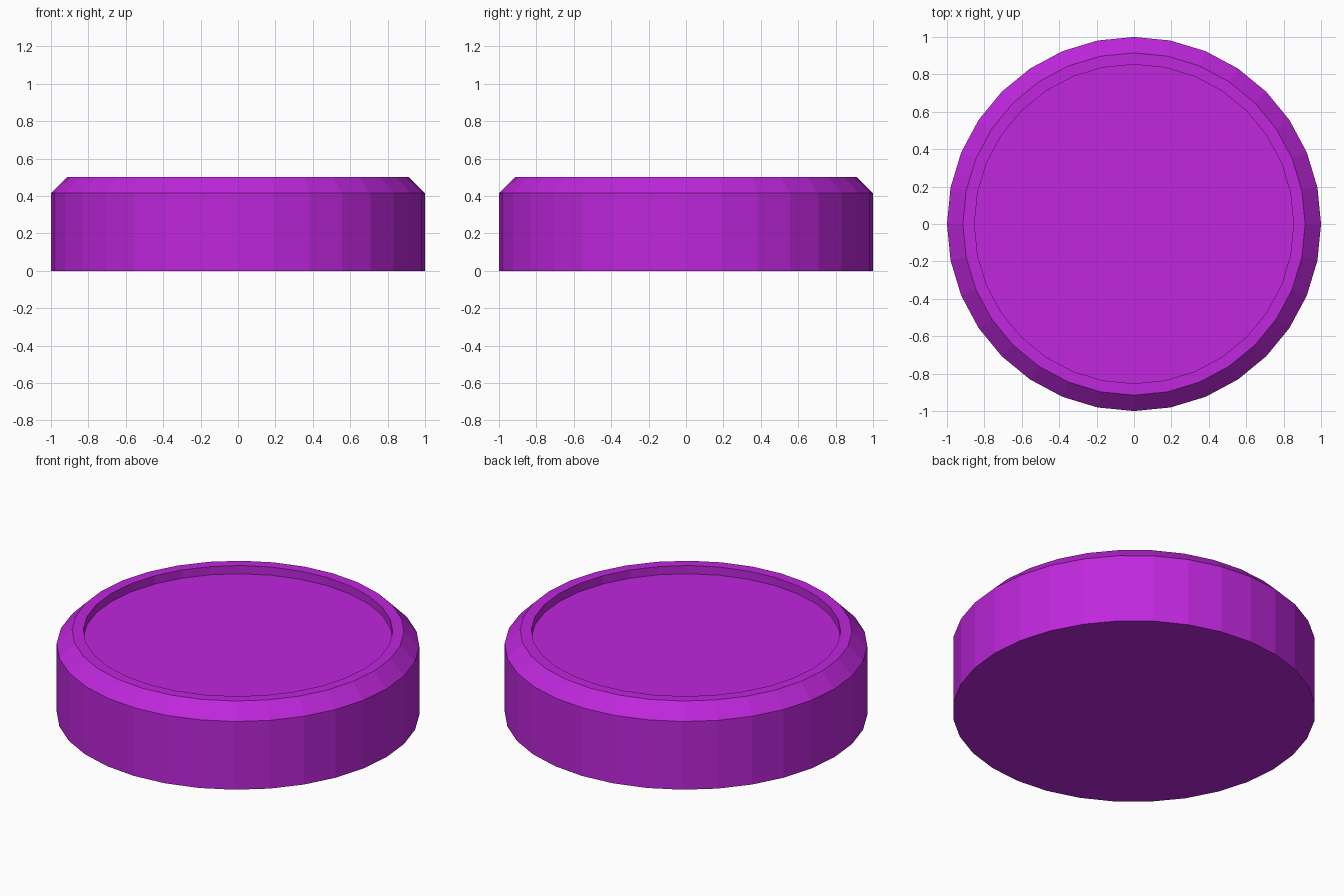
import bpy, bmesh
from math import sin, cos, pi

if "Cube" in bpy.data.objects:
    bpy.data.objects.remove(bpy.data.objects["Cube"])

SIDES = 32
# Profile (radius, height) from the base up over the chamfer and into the recess
PROFILE = [(1.0, 0.0), (1.0, 0.415), (0.915, 0.5), (0.853, 0.5), (0.853, 0.45)]

# Puck body: rings of the profile, bridged and capped
bm = bmesh.new()
rings = [[bm.verts.new((r * cos(2 * pi * i / SIDES), r * sin(2 * pi * i / SIDES), z))
          for i in range(SIDES)] for r, z in PROFILE]
for low, high in zip(rings, rings[1:]):
    for i in range(SIDES):
        j = (i + 1) % SIDES
        bm.faces.new((low[i], low[j], high[j], high[i]))
bm.faces.new(rings[0][::-1])   # underside
bm.faces.new(rings[-1])        # recessed floor
bmesh.ops.recalc_face_normals(bm, faces=bm.faces)

mesh = bpy.data.meshes.new("round_puck")
bm.to_mesh(mesh)
bm.free()
puck = bpy.data.objects.new("round_puck", mesh)
bpy.context.collection.objects.link(puck)

# Purple finish
purple = bpy.data.materials.new("purple")
purple.diffuse_color = (0.52, 0.02, 0.72, 1.0)
purple.use_nodes = True
purple.node_tree.nodes["Principled BSDF"].inputs["Base Color"].default_value = purple.diffuse_color
mesh.materials.append(purple)
